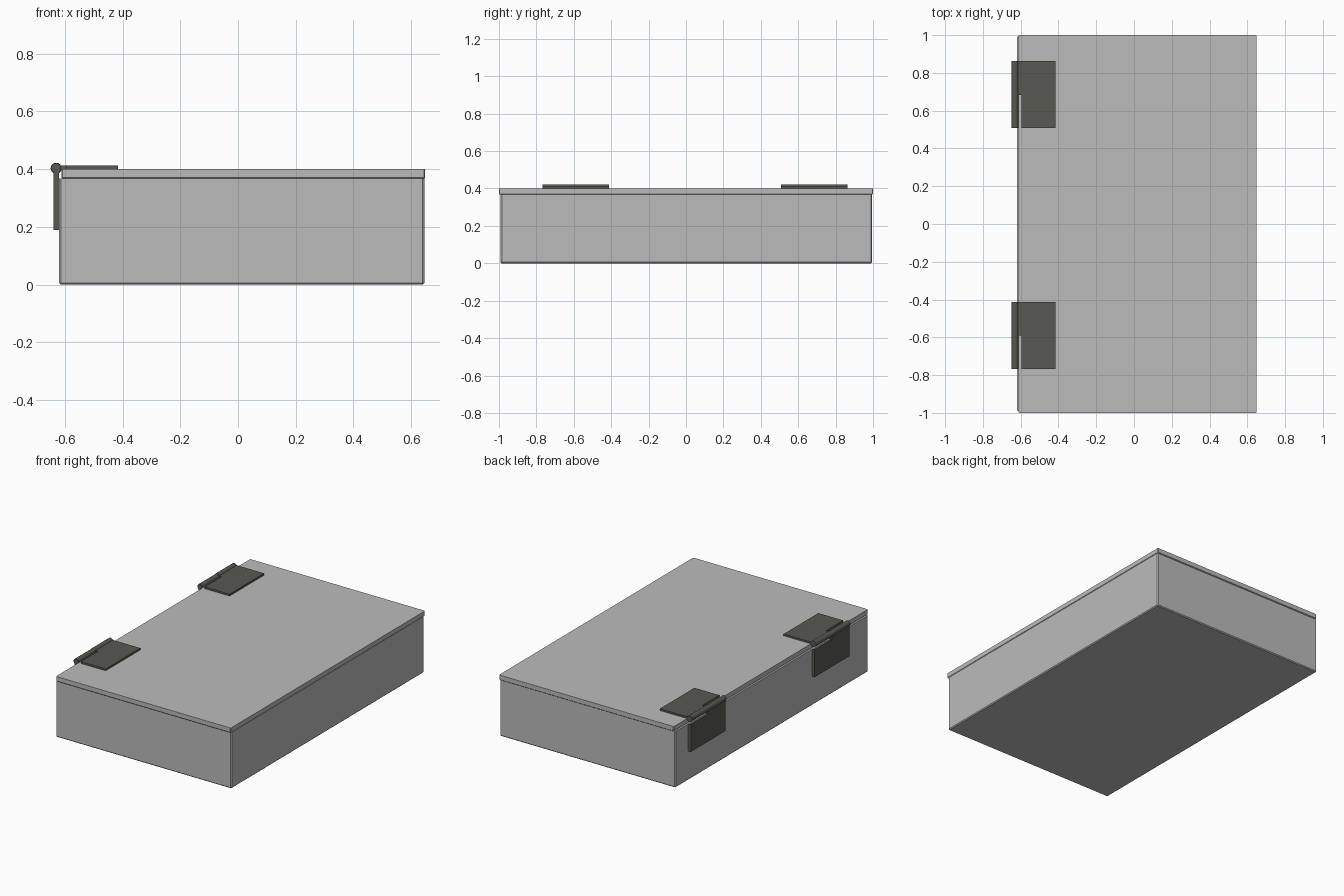
import bpy, bmesh, math
from mathutils import Matrix

if "Cube" in bpy.data.objects:
    bpy.data.objects.remove(bpy.data.objects["Cube"])


def material(name, rgb):
    m = bpy.data.materials.new(name)
    m.diffuse_color = (*rgb, 1)
    m.use_nodes = True
    m.node_tree.nodes["Principled BSDF"].inputs["Base Color"].default_value = m.diffuse_color
    return m


GREY = material("light grey", (0.5, 0.5, 0.5))
METAL = material("dark metal", (0.1, 0.1, 0.085))


def add_box(bm, x, y, z):
    verts = bmesh.ops.create_cube(bm, size=1)["verts"]
    for v in verts:
        v.co = [r[0] if c < 0 else r[1] for c, r in zip(v.co, (x, y, z))]


def add_barrel(bm, x, y, z, radius):
    m = Matrix.Translation((x, sum(y) / 2, z)) @ Matrix.Rotation(math.pi / 2, 4, 'X')
    bmesh.ops.create_cone(bm, cap_ends=True, segments=32, radius1=radius,
                          radius2=radius, depth=y[1] - y[0], matrix=m)


def finish(bm, name, mat):
    mesh = bpy.data.meshes.new(name)
    bm.to_mesh(mesh)
    bm.free()
    mesh.materials.append(mat)
    ob = bpy.data.objects.new(name, mesh)
    bpy.context.collection.objects.link(ob)
    return ob


def panel(name, x, y, z, bevel):
    # Slab with chamfered edges, except the crisp top rim
    bm = bmesh.new()
    add_box(bm, x, y, z)
    edges = [e for e in bm.edges if min(v.co.z for v in e.verts) < z[1] - 1e-4]
    bmesh.ops.bevel(bm, geom=edges, offset=bevel, segments=1, affect='EDGES')
    finish(bm, name, GREY)


# Box body and overhanging lid
panel("box_body", (-0.62, 0.646), (-0.991, 0.994), (0, 0.367), 0.006)
panel("lid", (-0.612, 0.648), (-1, 1), (0.367, 0.4), 0.004)

# Two hinges; each leaf carries a barrel on its own half
PX, PZ = -0.63, 0.403
for label, y0 in (("front", -0.768), ("back", 0.507)):
    y1, ym = y0 + 0.356, y0 + 0.177
    # Leaf on the lid, barrel on the rear half
    bm = bmesh.new()
    add_box(bm, (-0.595, -0.416), (y0, y1), (0.398, 0.412))
    add_box(bm, (PX, -0.595), (ym, y1), (0.398, 0.412))
    add_barrel(bm, PX, (ym, y1), PZ, 0.019)
    lid_leaf = finish(bm, label + "_hinge_lid_leaf", METAL)
    # Leaf on the box side, barrel on the front half
    bm = bmesh.new()
    add_box(bm, (-0.639, -0.62), (y0, y1), (0.19, 0.368))
    add_box(bm, (-0.639, -0.62), (y0, ym), (0.368, PZ))
    add_barrel(bm, PX, (y0, ym), PZ, 0.0175)
    side_leaf = finish(bm, label + "_hinge_side_leaf", METAL)
    for ob in (lid_leaf, side_leaf):
        bpy.ops.object.select_all(action='DESELECT')
        ob.select_set(True)
        bpy.context.view_layer.objects.active = ob
        bpy.ops.object.shade_smooth_by_angle(angle=math.radians(30))
